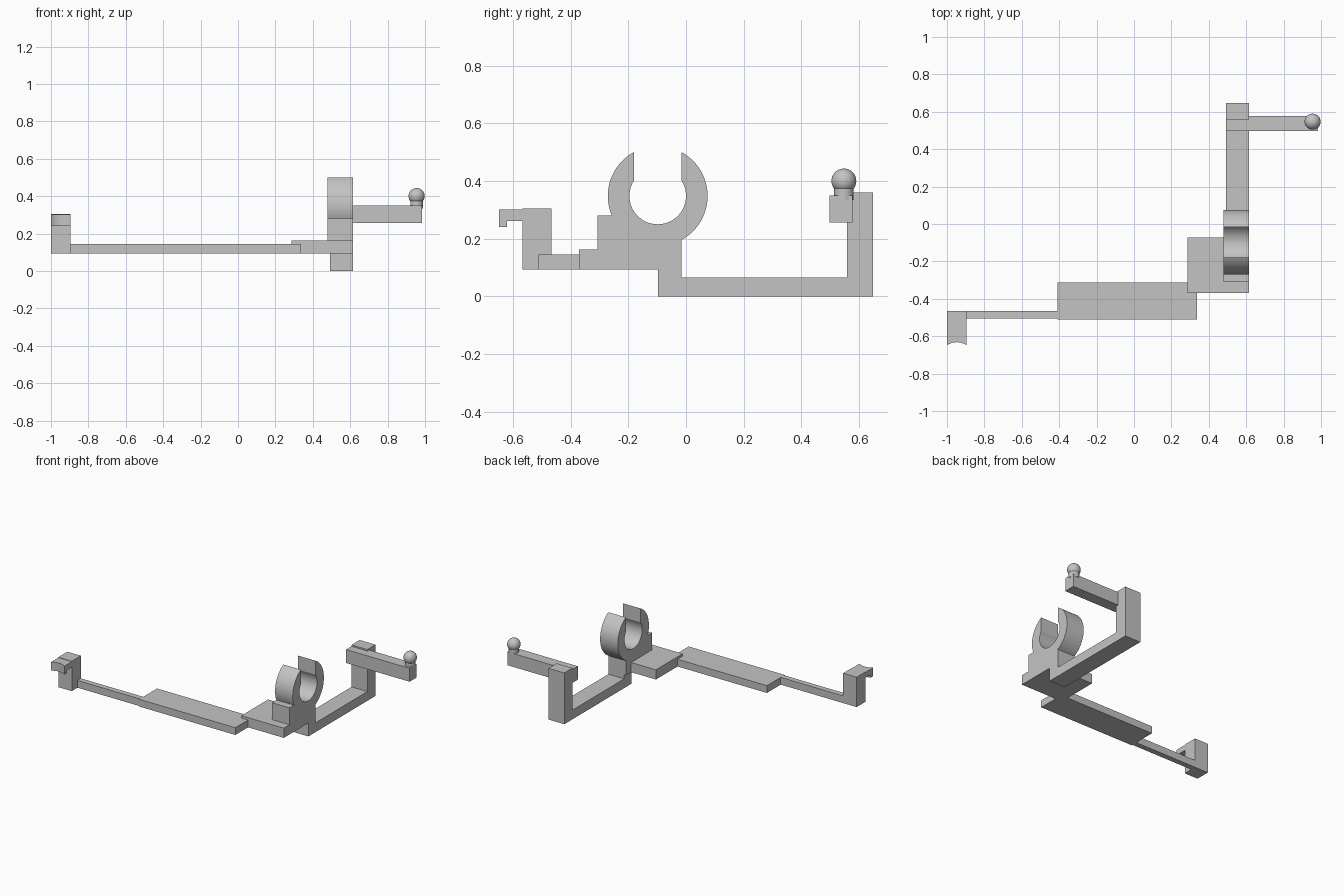
import bpy, bmesh, math
from mathutils import Vector

if "Cube" in bpy.data.objects:
    bpy.data.objects.remove(bpy.data.objects["Cube"], do_unlink=True)

grey = bpy.data.materials.new("plain grey")
grey.use_nodes = True
tone = (0.55, 0.55, 0.55, 1)
grey.diffuse_color = tone
grey.node_tree.nodes["Principled BSDF"].inputs["Base Color"].default_value = tone


def finish(name, bm, smooth=False):
    bmesh.ops.recalc_face_normals(bm, faces=bm.faces)
    mesh = bpy.data.meshes.new(name)
    bm.to_mesh(mesh)
    bm.free()
    mesh.materials.append(grey)
    obj = bpy.data.objects.new(name, mesh)
    bpy.context.collection.objects.link(obj)
    if smooth:
        bpy.ops.object.select_all(action='DESELECT')
        obj.select_set(True)
        bpy.context.view_layer.objects.active = obj
        bpy.ops.object.shade_smooth_by_angle(angle=math.radians(30))
    return obj


def prism(name, points, direction, smooth=False):
    """Extrude a closed outline of 3D points along a direction."""
    bm = bmesh.new()
    face = bm.faces.new([bm.verts.new(p) for p in points])
    new = bmesh.ops.extrude_face_region(bm, geom=[face], use_keep_orig=True)
    moved = [v for v in new["geom"] if isinstance(v, bmesh.types.BMVert)]
    bmesh.ops.translate(bm, verts=moved, vec=Vector(direction))
    return finish(name, bm, smooth)


def box(name, x0, x1, y0, y1, z0, z1):
    corners = [(x0, y0, z0), (x1, y0, z0), (x1, y1, z0), (x0, y1, z0)]
    return prism(name, corners, (0, 0, z1 - z0))


def side_prism(name, outline, x0, x1, smooth=False):
    return prism(name, [(x0, y, z) for y, z in outline], (x1 - x0, 0, 0), smooth)


def arc(cy, cz, r, a0, a1, steps):
    angles = [a0 + (a1 - a0) * i / steps for i in range(steps + 1)]
    return [(cy + r * math.cos(a), cz + r * math.sin(a)) for a in angles]


# Open ring clip with its foot, as one side outline
cy, cz, outer, inner = -0.098, 0.348, 0.173, 0.098
slot, base, shelf = 0.082, 0.094, 0.281
out_slot, in_slot = math.acos(slot / outer), math.acos(slot / inner)
shelf_angle = math.pi + math.asin((cz - shelf) / outer)
clip = [(-0.307, base), (cy + slot, base)]
clip += arc(cy, cz, outer, -out_slot, out_slot, 24)
clip += arc(cy, cz, inner, in_slot, -math.pi - in_slot, 48)
clip += arc(cy, cz, outer, math.pi - out_slot, shelf_angle, 18)
clip += [(-0.307, shelf)]
side_prism("ring_clip", clip, 0.478, 0.615, True)

# Stepped arm running to the right
box("platform", 0.285, 0.615, -0.37, -0.073, base, 0.162)
box("wide_bar", -0.41, 0.337, -0.511, -0.313, base, 0.145)
box("thin_bar", -0.95, -0.40, -0.504, -0.466, base, 0.145)
box("end_post", -1, -0.895, -0.567, -0.466, base, 0.304)


# Hook plate and lip with a hollowed front edge
def hollow_block(name, back, z0, z1):
    x0, x1, tip, dip, steps = -1, -0.895, -0.648, 0.016, 12
    edge = []
    for i in range(steps + 1):
        t = 2 * i / steps - 1
        edge.append(((x0 + x1) / 2 + t * (x1 - x0) / 2, tip + dip * (1 - t * t), z0))
    return prism(name, edge + [(x1, back, z0), (x0, back, z0)], (0, 0, z1 - z0), True)


hollow_block("hook_plate", -0.56, 0.262, 0.301)
hollow_block("hook_lip", -0.62, 0.241, 0.264)

# Lower beam with upright ends, as one side outline
front, rise, rear, back = -0.097, -0.016, 0.558, 0.648
beam = [(front, 0), (back, 0), (back, 0.36), (rear, 0.36),
        (rear, 0.065), (rise, 0.065), (rise, 0.19), (front, 0.19)]
side_prism("lower_beam", beam, 0.492, 0.615)

# Side arm carrying the ball
box("side_arm", 0.492, 0.985, 0.498, 0.577, 0.256, 0.35)

bm = bmesh.new()
bmesh.ops.create_cone(bm, cap_ends=True, segments=32, radius1=0.034, radius2=0.034, depth=0.05)
bmesh.ops.translate(bm, verts=bm.verts, vec=(0.955, 0.547, 0.36))
finish("ball_neck", bm, True)

bm = bmesh.new()
bmesh.ops.create_uvsphere(bm, u_segments=32, v_segments=20, radius=0.043)
bmesh.ops.translate(bm, verts=bm.verts, vec=(0.955, 0.547, 0.4))
finish("ball", bm, True)
